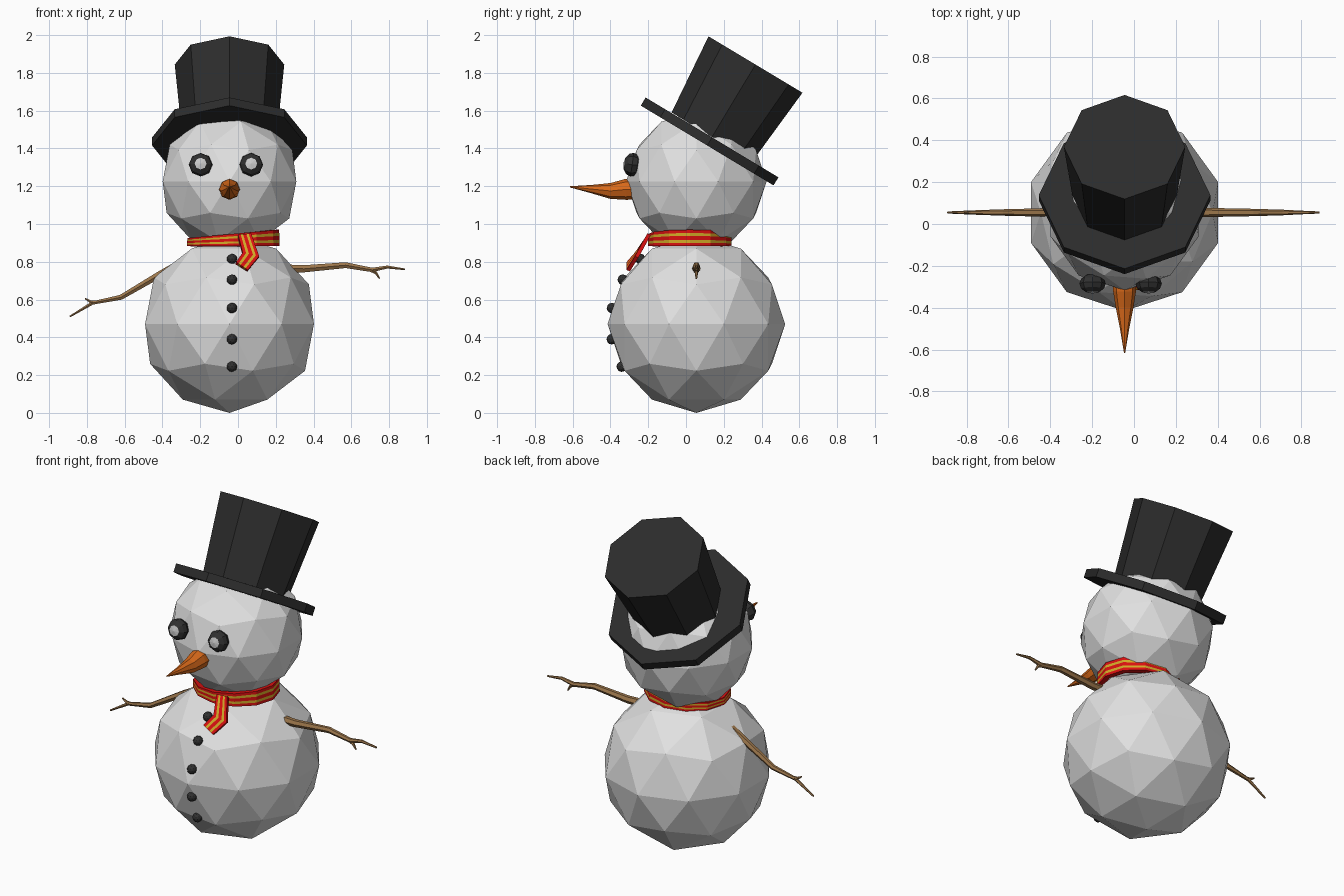
import bpy, bmesh, math
from mathutils import Vector, Matrix

cube = bpy.data.objects.get("Cube")
if cube:
    bpy.data.objects.remove(cube, do_unlink=True)


def material(name, color):
    m = bpy.data.materials.new(name)
    m.use_nodes = True
    m.diffuse_color = (*color, 1)
    bsdf = next(n for n in m.node_tree.nodes if n.type == 'BSDF_PRINCIPLED')
    bsdf.inputs["Base Color"].default_value = (*color, 1)
    return m


snow = material("snow white", (0.75, 0.75, 0.75))
felt = material("hat black", (0.025, 0.025, 0.025))
coal = material("coal black", (0.03, 0.03, 0.03))
glint = material("eye glint", (0.6, 0.6, 0.6))
carrot = material("carrot orange", (0.68, 0.14, 0.01))
bark = material("bark brown", (0.33, 0.18, 0.07))
red = material("scarf red", (0.7, 0.005, 0.005))
yellow = material("scarf yellow", (0.65, 0.4, 0.02))

CX, CY = -0.045, 0.055  # axis of the figure


def finish(name, bm, *mats):
    bmesh.ops.recalc_face_normals(bm, faces=bm.faces)
    mesh = bpy.data.meshes.new(name)
    bm.to_mesh(mesh)
    bm.free()
    ob = bpy.data.objects.new(name, mesh)
    bpy.context.collection.objects.link(ob)
    for m in mats:
        mesh.materials.append(m)
    return ob


def ball(name, center, radius, mat, detail=2):
    bpy.ops.mesh.primitive_ico_sphere_add(subdivisions=detail, radius=radius, location=center)
    ob = bpy.context.object
    ob.name = name
    ob.data.materials.append(mat)
    return ob


def cone(name, center, r1, r2, depth, mat, tilt):
    bpy.ops.mesh.primitive_cone_add(vertices=8, radius1=r1, radius2=r2, depth=depth,
                                    location=center, rotation=(tilt, 0, 0))
    ob = bpy.context.object
    ob.name = name
    ob.data.materials.append(mat)


def tube(bm, path, radii, sides):
    """Loft polygon rings along a bent path, closed at both ends."""
    pts = [Vector(p) for p in path]
    rings = []
    for i, (p, r) in enumerate(zip(pts, radii)):
        d = (pts[min(i + 1, len(pts) - 1)] - pts[max(i - 1, 0)]).normalized()
        u = d.cross(Vector((0, 0, 1))).normalized()
        v = u.cross(d)
        angles = [math.tau * k / sides for k in range(sides)]
        rings.append([bm.verts.new(p + r * (u * math.cos(a) + v * math.sin(a))) for a in angles])
    for a, b in zip(rings, rings[1:]):
        for k in range(sides):
            n = (k + 1) % sides
            bm.faces.new((a[k], a[n], b[n], b[k]))
    bm.faces.new(rings[0])
    bm.faces.new(rings[-1])


def striped_band(name, edges, closed, thickness):
    """Cloth strip between pairs of edge points, with two lengthwise stripes."""
    bm = bmesh.new()
    lanes = (0, 0.2, 0.38, 0.62, 0.8, 1)
    rows = [[bm.verts.new(Vector(a).lerp(Vector(b), t)) for t in lanes] for a, b in edges]
    if closed:
        rows.append(rows[0])
    for a, b in zip(rows, rows[1:]):
        for k in range(len(lanes) - 1):
            f = bm.faces.new((a[k], b[k], b[k + 1], a[k + 1]))
            f.material_index = k % 2
    ob = finish(name, bm, red, yellow)
    mod = ob.modifiers.new("thickness", 'SOLIDIFY')
    mod.thickness = thickness


# Snowballs
ball("body", (CX, CY, 0.47), 0.47, snow)
ball("head", (CX, CY, 1.225), 0.372, snow)

# Tilted top hat
tilt = math.radians(-31)
cone("hat_brim", (CX, 0.125, 1.437), 0.41, 0.41, 0.05, felt, tilt)
cone("hat_crown", (CX, 0.253, 1.653), 0.25, 0.29, 0.446, felt, tilt)

# Eyes: flattened balls, the front cap is the glint
for side, x in (("right", -0.198), ("left", 0.07)):
    bm = bmesh.new()
    bmesh.ops.create_uvsphere(bm, u_segments=8, v_segments=6, radius=0.063)
    for f in bm.faces:
        f.material_index = int(len(f.verts) == 3 and f.calc_center_median().z > 0)
    place = (Matrix.Translation((x, -0.285, 1.314)) @ Matrix.Rotation(math.radians(82), 4, 'X')
             @ Matrix.Diagonal((1, 1, 0.75, 1)))
    bmesh.ops.transform(bm, matrix=place, verts=bm.verts)
    finish(side + "_eye", bm, coal, glint)

# Bent carrot nose
bm = bmesh.new()
tube(bm, [(CX, -0.25, 1.185), (CX, -0.32, 1.183), (CX, -0.4, 1.175),
          (CX, -0.5, 1.185), (CX, -0.615, 1.197)],
     (0.055, 0.055, 0.042, 0.022, 0.003), 8)
finish("nose", bm, carrot)

# Coal buttons seated on the belly
for i, z in enumerate((0.245, 0.39, 0.555, 0.705, 0.815)):
    y = CY - math.sqrt(0.455 ** 2 - (z - 0.47) ** 2)
    ball(f"button_{i + 1}", (-0.032, y, z), 0.028, coal)

# Stick arms, each with one twig
arms = {
    "right_arm": ([(-0.25, 0.82), (-0.41, 0.735), (-0.62, 0.612), (-0.77, 0.582), (-0.89, 0.51)],
                  [(-0.75, 0.586), (-0.78, 0.588), (-0.81, 0.606)]),
    "left_arm": ([(0.2, 0.765), (0.35, 0.763), (0.57, 0.782), (0.71, 0.757), (0.79, 0.772), (0.885, 0.76)],
                 [(0.69, 0.76), (0.73, 0.742), (0.75, 0.71)]),
}
for name, (limb, twig) in arms.items():
    bm = bmesh.new()
    n = len(limb) - 1
    tube(bm, [(x, 0.055, z) for x, z in limb], [0.026 - 0.021 * i / n for i in range(n + 1)], 6)
    tube(bm, [(x, 0.055, z) for x, z in twig], (0.01, 0.009, 0.004), 6)
    finish(name, bm, bark)

# Scarf around the neck, taller on the left
edges = []
for k in range(12):
    a = math.tau * k / 12
    c, s = math.cos(a), math.sin(a)
    edges.append(((-0.025 + 0.245 * c, 0.02 + 0.222 * s, 0.883),
                  (-0.025 + 0.243 * c, 0.02 + 0.22 * s, 0.948 + 0.022 * c)))
striped_band("scarf", edges, True, 0.03)

# Hanging scarf end with one kink
striped_band("scarf_tail", [
    ((0.0, -0.205, 0.945), (0.07, -0.205, 0.95)),
    ((0.025, -0.27, 0.85), (0.112, -0.27, 0.83)),
    ((-0.01, -0.315, 0.798), (0.052, -0.315, 0.757)),
], False, 0.02)
